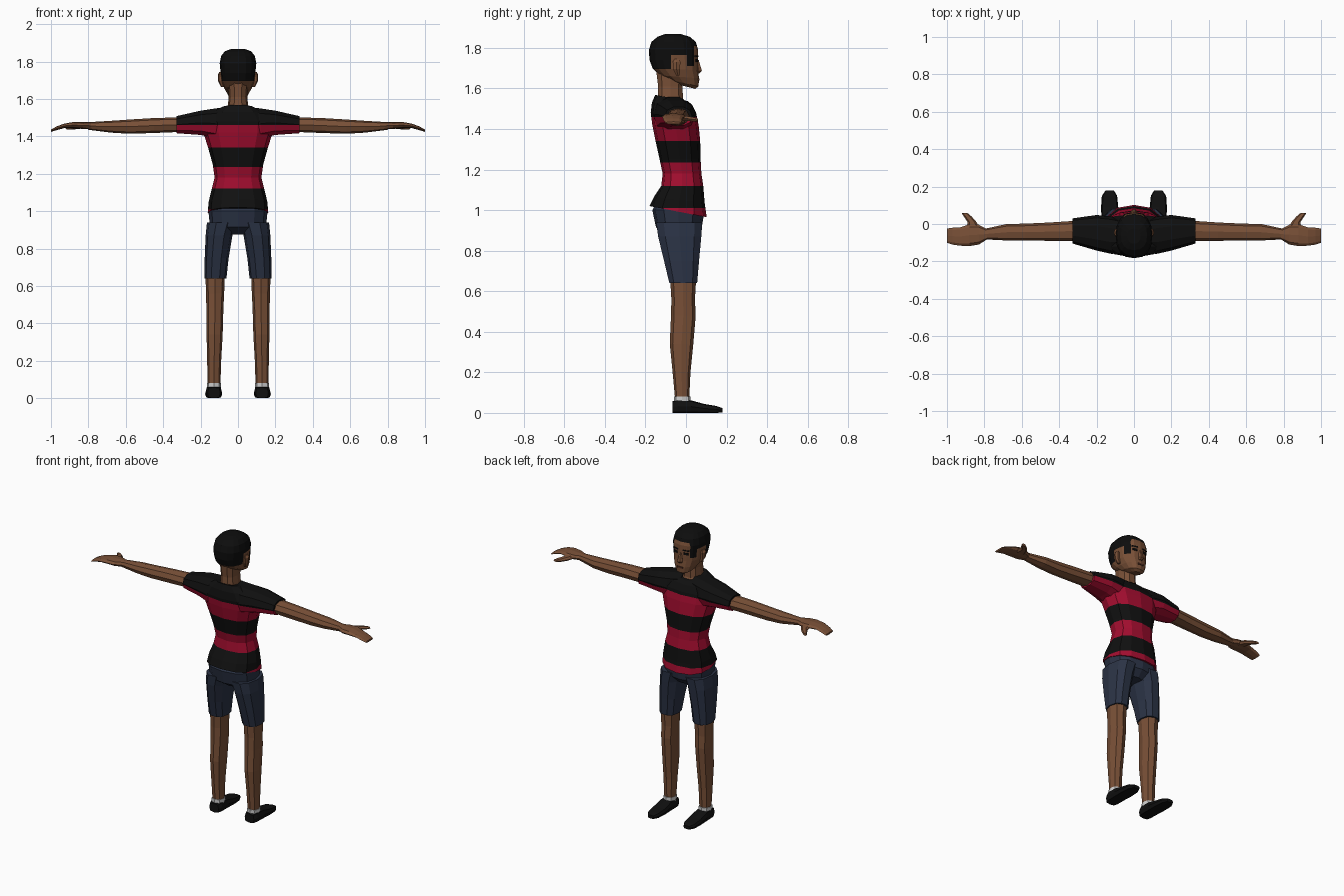
import bpy, bmesh, math
from mathutils import Vector, Matrix


def material(name, rgb):
    m = bpy.data.materials.new(name)
    m.diffuse_color = (*rgb, 1)
    return m


SKIN = material("brown skin", (0.19, 0.08, 0.038))
HAIR = material("black hair", (0.004, 0.004, 0.004))
BLACK = material("black cloth", (0.005, 0.005, 0.005))
RED = material("red cloth", (0.36, 0.004, 0.028))
NAVY = material("navy denim", (0.024, 0.033, 0.06))
SOCK = material("white sock", (0.6, 0.6, 0.6))
LIPS = material("dark lips", (0.09, 0.03, 0.018))


def finish(name, bm, mats, rule=None, mirror=False):
    bmesh.ops.recalc_face_normals(bm, faces=bm.faces)
    if rule:
        for f in bm.faces:
            f.material_index = rule(f.calc_center_median())
    me = bpy.data.meshes.new(name)
    bm.to_mesh(me)
    bm.free()
    for m in mats:
        me.materials.append(m)
    ob = bpy.data.objects.new(name, me)
    bpy.context.collection.objects.link(ob)
    if mirror:
        ob.modifiers.new("mirror", "MIRROR").use_mirror_merge = False
    return ob


def loft(name, axis, rings, mats, n=12, power=2.4, cuts=(), rule=None, mirror=False):
    """Skin over rounded-box rings: (position, a0, a1, b0, b1, tilt along b)."""
    bm = bmesh.new()
    loops = []
    for pos, a0, a1, b0, b1, *tilt in rings:
        t = tilt[0] if tilt else 0
        loop = []
        for i in range(n):
            ang = 2 * math.pi * i / n
            c, s = (math.copysign(abs(v) ** (2 / power), v)
                    for v in (math.cos(ang), math.sin(ang)))
            a = (a0 + a1) / 2 + c * (a1 - a0) / 2
            b = (b0 + b1) / 2 + s * (b1 - b0) / 2
            p = pos + t * (s + 1) / 2
            loop.append(bm.verts.new({"x": (p, a, b), "y": (a, p, b), "z": (a, b, p)}[axis]))
        loops.append(loop)
    for lo, hi in zip(loops, loops[1:]):
        for i in range(n):
            j = (i + 1) % n
            bm.faces.new((lo[i], lo[j], hi[j], hi[i]))
    bm.faces.new(loops[0])
    bm.faces.new(loops[-1])
    for co, no in cuts:
        bmesh.ops.bisect_plane(bm, geom=bm.verts[:] + bm.edges[:] + bm.faces[:],
                               plane_co=co, plane_no=no)
    return finish(name, bm, mats, rule, mirror)


def sym(rings):
    """Centred rings: (z at back, half width, y back, y front, front tilt)."""
    return [(z, -w, w, y0, y1, t) for z, w, y0, y1, t in rings]


def plate(name, x, y, z, size, turn, mat, mirror=True):
    bm = bmesh.new()
    bmesh.ops.create_cube(bm, size=1, matrix=Matrix.Translation((x, y, z))
                          @ Matrix.Rotation(turn, 4, "Z")
                          @ Matrix.Diagonal((*size, 1)))
    return finish(name, bm, [mat], mirror=mirror)


# Head with painted hair, straight hairline and sideburns
def is_hair(c):
    return int(c.z > 1.81 or (c.y < 0.04 and c.z > 1.765)
               or (0.005 < c.y < 0.04 and c.z > 1.71)
               or (c.y < -0.075 and c.z > 1.695))


loft("head", "z", sym([
    (1.625, 0.030, -0.060, 0.045, -0.027),
    (1.645, 0.056, -0.090, 0.062, -0.035),
    (1.665, 0.074, -0.130, 0.064, -0.015),
    (1.700, 0.088, -0.165, 0.060, -0.010),
    (1.740, 0.093, -0.180, 0.060, 0),
    (1.790, 0.098, -0.183, 0.060, 0),
    (1.830, 0.090, -0.170, 0.048, 0),
    (1.855, 0.070, -0.140, 0.018, 0),
    (1.868, 0.035, -0.105, -0.025, 0)]), [SKIN, HAIR], n=16,
    cuts=[((0, 0, z), (0, 0, 1)) for z in (1.695, 1.71, 1.765, 1.81)]
    + [((0, y, 0), (0, 1, 0)) for y in (-0.075, 0.005, 0.04)], rule=is_hair)
loft("neck", "z", sym([
    (1.52, 0.085, -0.155, 0.015, -0.02),
    (1.565, 0.055, -0.142, -0.012, -0.015),
    (1.61, 0.050, -0.140, -0.015, 0),
    (1.69, 0.055, -0.150, 0.000, 0)]), [SKIN], n=10)
loft("ear", "z", [
    (1.665, 0.075, 0.092, -0.050, -0.030),
    (1.695, 0.080, 0.106, -0.065, -0.028),
    (1.730, 0.080, 0.108, -0.068, -0.025),
    (1.745, 0.080, 0.100, -0.058, -0.033)], [SKIN], n=6, mirror=True)
loft("nose", "z", sym([
    (1.674, 0.012, 0.045, 0.068, 0),
    (1.686, 0.018, 0.045, 0.081, 0),
    (1.740, 0.008, 0.045, 0.064, 0)]), [SKIN], n=6, power=2)
plate("eye", 0.036, 0.052, 1.738, (0.030, 0.009, 0.014), -0.25, HAIR)
plate("eyebrow", 0.037, 0.052, 1.759, (0.040, 0.009, 0.007), -0.25, HAIR)
plate("mouth", 0, 0.062, 1.645, (0.040, 0.009, 0.010), 0, LIPS, mirror=False)

# Striped shirt
STRIPES = (1.01, 1.12, 1.235, 1.34, 1.46)
LEVELS = [((0, 0, z), (0, 0, 1)) for z in STRIPES]


def stripe(c):
    return sum(c.z > z for z in STRIPES) % 2


loft("shirt_body", "z", sym([
    (1.020, 0.162, -0.180, 0.102, -0.055),
    (1.065, 0.157, -0.158, 0.092, -0.030),
    (1.120, 0.140, -0.122, 0.085, 0),
    (1.180, 0.125, -0.115, 0.076, 0),
    (1.250, 0.135, -0.130, 0.072, 0),
    (1.340, 0.160, -0.150, 0.070, 0),
    (1.420, 0.185, -0.166, 0.062, 0),
    (1.480, 0.190, -0.174, 0.050, 0),
    (1.530, 0.150, -0.168, 0.030, -0.010),
    (1.568, 0.085, -0.152, 0.008, -0.030)]), [RED, BLACK],
    cuts=LEVELS, rule=stripe)
loft("sleeve", "x", [
    (0.04, -0.150, 0.020, 1.400, 1.562),
    (0.12, -0.160, 0.040, 1.385, 1.553),
    (0.20, -0.142, 0.048, 1.405, 1.540),
    (0.33, -0.104, 0.030, 1.415, 1.510)], [RED, BLACK], n=10,
    cuts=LEVELS, rule=stripe, mirror=True)

# Arms and hands
loft("arm", "x", [
    (0.30, -0.092, 0.018, 1.424, 1.502),
    (0.45, -0.090, 0.008, 1.418, 1.498),
    (0.58, -0.088, 0.002, 1.414, 1.490),
    (0.68, -0.088, 0.000, 1.420, 1.483),
    (0.80, -0.082, -0.026, 1.435, 1.476)], [SKIN], n=8, mirror=True)
loft("hand", "x", [
    (0.785, -0.082, -0.028, 1.437, 1.476),
    (0.83, -0.110, -0.004, 1.440, 1.476),
    (0.88, -0.118, -0.002, 1.444, 1.477),
    (0.93, -0.116, -0.018, 1.444, 1.468),
    (0.97, -0.110, -0.020, 1.433, 1.453),
    (1.00, -0.100, -0.024, 1.424, 1.436)], [SKIN], n=8, mirror=True)
loft("thumb", "y", [
    (-0.030, 0.820, 0.895, 1.440, 1.470),
    (0.010, 0.842, 0.890, 1.438, 1.464),
    (0.040, 0.868, 0.910, 1.436, 1.458),
    (0.060, 0.892, 0.922, 1.436, 1.452)], [SKIN], n=6, mirror=True)

# Shorts
loft("shorts_waist", "z", sym([
    (0.875, 0.060, -0.090, 0.040, 0),
    (0.915, 0.150, -0.148, 0.078, 0),
    (1.000, 0.158, -0.166, 0.092, 0),
    (1.030, 0.150, -0.150, 0.080, -0.02)]), [NAVY])
loft("shorts_leg", "z", [
    (0.640, 0.062, 0.180, -0.085, 0.058),
    (0.750, 0.050, 0.178, -0.112, 0.068),
    (0.870, 0.030, 0.173, -0.142, 0.080),
    (0.940, 0.005, 0.166, -0.152, 0.085)], [NAVY], n=10, mirror=True)

# Legs, socks and shoes
loft("leg", "z", [
    (0.070, 0.094, 0.162, -0.054, 0.016),
    (0.200, 0.090, 0.165, -0.066, 0.022),
    (0.340, 0.082, 0.168, -0.080, 0.036),
    (0.480, 0.078, 0.169, -0.074, 0.048),
    (0.560, 0.074, 0.171, -0.072, 0.044),
    (0.660, 0.070, 0.174, -0.078, 0.050)], [SKIN], n=8, mirror=True)
loft("sock", "z", [
    (0.045, 0.091, 0.166, -0.060, 0.022),
    (0.082, 0.091, 0.166, -0.060, 0.022)], [SOCK], n=8, mirror=True)
loft("shoe", "y", [
    (-0.066, 0.095, 0.162, 0.000, 0.058),
    (-0.040, 0.086, 0.172, 0.000, 0.066),
    (0.025, 0.086, 0.174, 0.000, 0.062),
    (0.090, 0.084, 0.176, 0.000, 0.044),
    (0.150, 0.090, 0.172, 0.000, 0.034),
    (0.180, 0.108, 0.152, 0.002, 0.024)], [BLACK], n=8, power=4, mirror=True)
